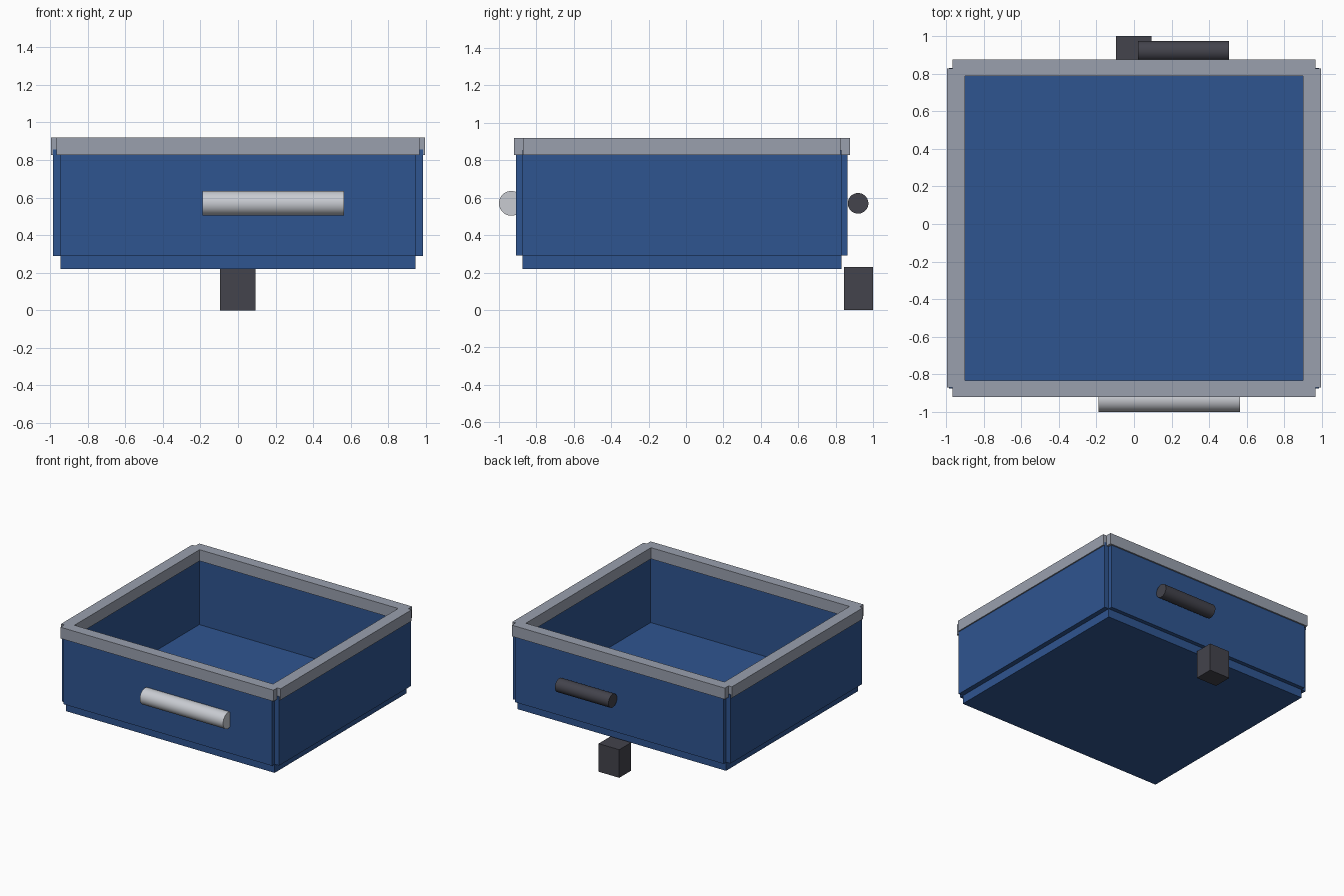
import bpy
import math

cube = bpy.data.objects.get("Cube")
if cube:
    bpy.data.objects.remove(cube, do_unlink=True)


def material(name, color):
    mat = bpy.data.materials.new(name)
    mat.use_nodes = True
    mat.diffuse_color = (*color, 1)
    bsdf = mat.node_tree.nodes["Principled BSDF"]
    bsdf.inputs["Base Color"].default_value = (*color, 1)
    bsdf.inputs["Roughness"].default_value = 0.6
    return mat


blue = material("tray blue", (0.028, 0.09, 0.28))
grey = material("rim grey", (0.32, 0.35, 0.42))
silver = material("handle silver", (0.58, 0.60, 0.64))
dark = material("dark grey", (0.056, 0.056, 0.072))


def box(name, x, y, z, mat):
    """Box from (low, high) spans along each axis."""
    spans = (x, y, z)
    bpy.ops.mesh.primitive_cube_add(size=1, location=[(a + b) / 2 for a, b in spans])
    obj = bpy.context.object
    obj.name = name
    obj.scale = [b - a for a, b in spans]
    bpy.ops.object.transform_apply(location=False, rotation=False, scale=True)
    obj.data.materials.append(mat)
    return obj


def rod(name, x, y, z, radius, mat):
    """Smooth cylinder lying along x."""
    bpy.ops.mesh.primitive_cylinder_add(
        vertices=48, radius=radius, depth=x[1] - x[0],
        location=((x[0] + x[1]) / 2, y, z), rotation=(0, math.pi / 2, 0))
    obj = bpy.context.object
    obj.name = name
    obj.data.materials.append(mat)
    bpy.ops.object.shade_smooth_by_angle()
    return obj


def span(sign, inner, outer, center=0.0):
    """Span between two distances on one side of a center."""
    return sorted((center + sign * inner, center + sign * outer))


CY = -0.022                       # tray center along y
WALL_Z, RIM_Z = (0.29, 0.855), (0.828, 0.92)

# Floor slab
box("floor_slab", (-0.945, 0.945), (CY - 0.853, CY + 0.853), (0.22, 0.30), blue)

# Walls and the overhanging rim beams, with notched outer corners
for side, s in (("left", 1), ("right", -1)):
    box(side + "_wall", span(s, 0.91, 0.985), (CY - 0.853, CY + 0.853), WALL_Z, blue)
    box(side + "_rim", span(s, 0.90, 0.995), (CY - 0.849, CY + 0.849), RIM_Z, grey)
for side, s in (("back", 1), ("front", -1)):
    box(side + "_wall", (-0.945, 0.945), span(s, 0.82, 0.886, CY), WALL_Z, blue)
    box(side + "_rim", (-0.965, 0.965), span(s, 0.81, 0.898, CY), RIM_Z, grey)

# Front handle, partly sunk into the front wall
rod("front_handle", (-0.19, 0.565), -0.934, 0.57, 0.066, silver)

# Rod and block at the back
rod("back_rod", (0.02, 0.505), 0.92, 0.57, 0.055, dark)
box("back_block", (-0.095, 0.092), (0.845, 1.0), (0, 0.23), dark)
